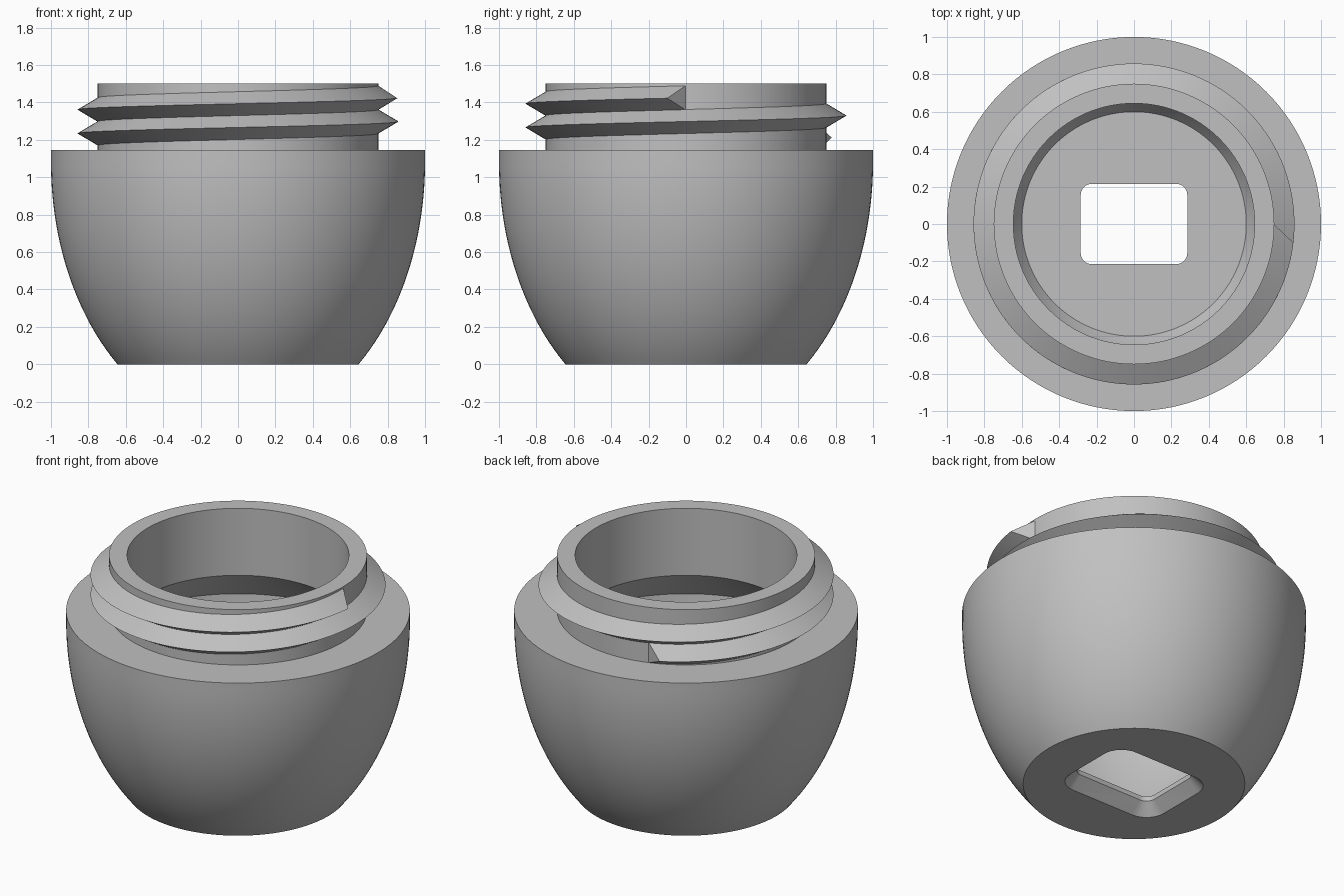
import bpy, bmesh
from math import sin, cos, pi, radians, sqrt

cube = bpy.data.objects.get("Cube")
if cube:
    bpy.data.objects.remove(cube, do_unlink=True)

grey = bpy.data.materials.new("plain_grey")
grey.use_nodes = True
COLOUR = (0.53, 0.53, 0.53, 1)
grey.diffuse_color = COLOUR
grey.node_tree.nodes["Principled BSDF"].inputs["Base Color"].default_value = COLOUR


def finish(name, bm):
    bmesh.ops.remove_doubles(bm, verts=bm.verts, dist=0.0001)
    bmesh.ops.recalc_face_normals(bm, faces=bm.faces)
    mesh = bpy.data.meshes.new(name)
    bm.to_mesh(mesh)
    bm.free()
    mesh.materials.append(grey)
    obj = bpy.data.objects.new(name, mesh)
    bpy.context.collection.objects.link(obj)
    return obj


def select(obj):
    bpy.ops.object.select_all(action='DESELECT')
    obj.select_set(True)
    bpy.context.view_layer.objects.active = obj


def loft(bm, rings, wrap):
    """Bridge successive rings of vertices and cap both ends."""
    for a, b in zip(rings, rings[1:]):
        for i in range(wrap):
            j = (i + 1) % wrap
            bm.faces.new((a[i], a[j], b[j], b[i]))
    bm.faces.new(rings[0])
    bm.faces.new(rings[-1])


def bowl_curve(radius, height, z0, z1, steps=28):
    """Points on an elliptical bowl wall between two heights."""
    points = []
    for i in range(steps + 1):
        z = z0 + (z1 - z0) * i / steps
        points.append((radius * sqrt(1 - (min(z - 1.08, 0) / height) ** 2), z))
    return points


# Jar body: outer bowl, shoulder, neck, sloped inner shoulder, cavity, floor
NECK_R, BORE_R, TOP = 0.75, 0.645, 1.5
profile = [(0, 0)] + bowl_curve(1, 1.413, 0, 1.145)
profile += [(NECK_R, 1.145), (NECK_R, TOP), (BORE_R, TOP), (BORE_R, 1.07)]
profile += bowl_curve(0.88, 1.34, 0.848, 0.1)
profile += [(0, 0.1)]
bm = bmesh.new()
verts = [bm.verts.new((r, 0, z)) for r, z in profile]
edges = [bm.edges.new(pair) for pair in zip(verts, verts[1:])]
bmesh.ops.spin(bm, geom=verts + edges, cent=(0, 0, 0), axis=(0, 0, 1),
               angle=2 * pi, steps=128, use_duplicate=False)
body = finish("jar_body", bm)


# Rounded rectangular hole through the floor, flared at the underside
def rounded_rect(bm, grow, z):
    ring = []
    core_x, core_y, corner = 0.225, 0.155, 0.06 + grow
    for q, (sx, sy) in enumerate(((1, 1), (-1, 1), (-1, -1), (1, -1))):
        for k in range(9):
            a = (q + k / 8) * pi / 2
            ring.append(bm.verts.new((sx * core_x + corner * cos(a),
                                      sy * core_y + corner * sin(a), z)))
    return ring


bm = bmesh.new()
rings = [rounded_rect(bm, g, z) for g, z in ((0.09, -0.02), (0, 0.07), (0, 0.2))]
loft(bm, rings, len(rings[0]))
cutter = finish("hole_cutter", bm)
cutter.hide_render = True

select(body)
cut = body.modifiers.new("floor_hole", 'BOOLEAN')
cut.operation = 'DIFFERENCE'
cut.solver = 'EXACT'
cut.object = cutter
bpy.ops.object.modifier_apply(modifier=cut.name)
bpy.data.objects.remove(cutter, do_unlink=True)

# Screw thread: triangular ridge with slanted ends, rising anticlockwise
PITCH, TURNS, END_Z, HALF = 0.127, 1.7, 1.425, 0.066
CREST_R, SLANT, STEPS = 0.858, radians(6.7), 220
start = -2 * pi * TURNS
bm = bmesh.new()


def helix(angle, radius, offset):
    z = END_Z + PITCH * angle / (2 * pi) + offset
    return bm.verts.new((radius * cos(angle), radius * sin(angle), z))


rings = []
for i in range(STEPS + 1):
    a = start * (1 - i / STEPS)
    crest = min(max(a, start + SLANT), -SLANT)
    rings.append([helix(a, NECK_R - 0.003, -HALF), helix(crest, CREST_R, 0),
                  helix(a, NECK_R - 0.003, HALF)])
loft(bm, rings, 3)
thread = finish("screw_thread", bm)

for obj in (body, thread):
    select(obj)
    bpy.ops.object.shade_smooth_by_angle(angle=radians(25))
